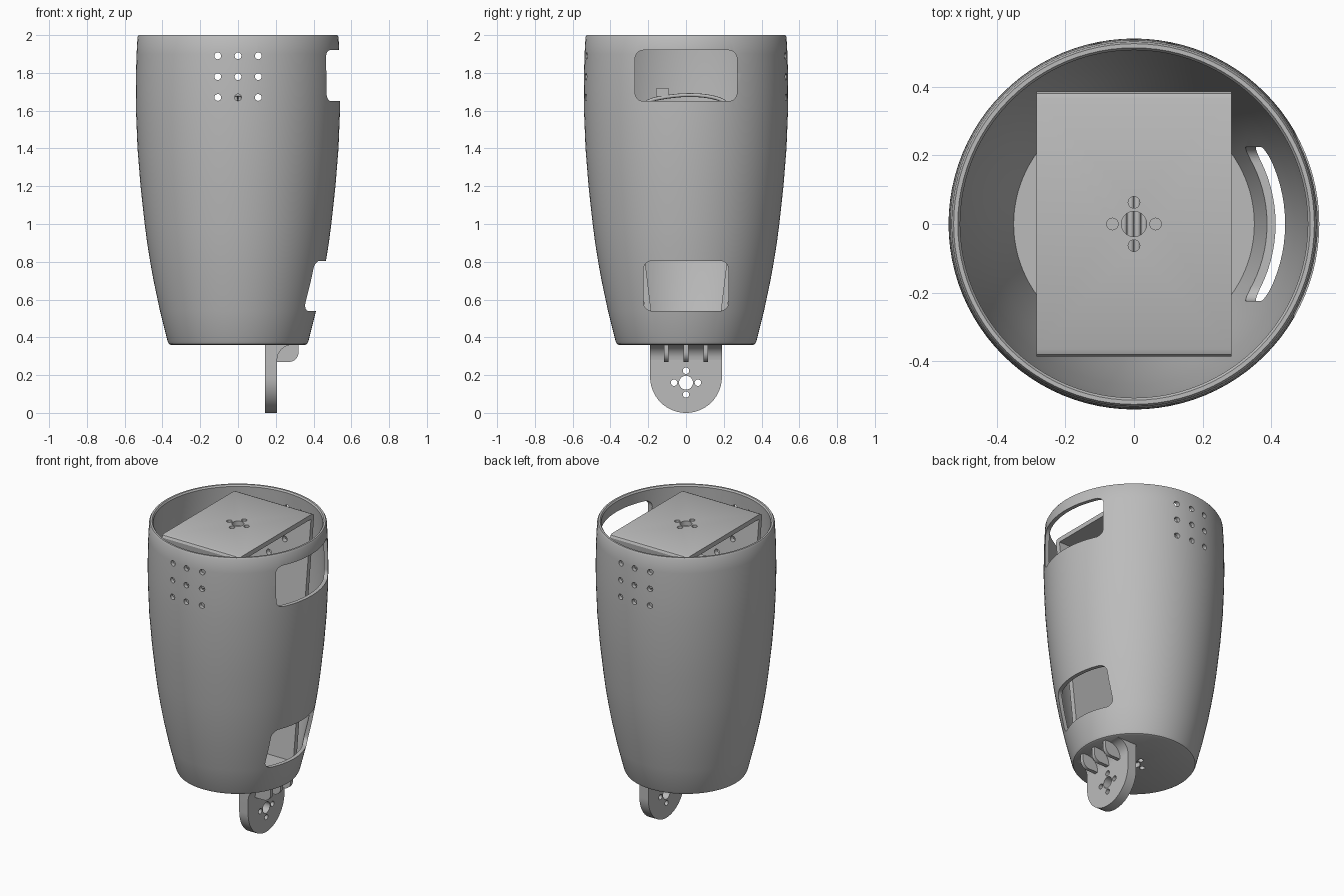
import bpy, bmesh, math
from mathutils import Vector

cube = bpy.data.objects.get("Cube")
if cube:
    bpy.data.objects.remove(cube, do_unlink=True)

grey = bpy.data.materials.new("plain_grey")
grey.use_nodes = True
GREY = (0.5, 0.5, 0.5, 1)
grey.diffuse_color = GREY
grey.node_tree.nodes["Principled BSDF"].inputs["Base Color"].default_value = GREY


def add_prism(bm, pts, axis, a, b):
    """Extrude a flat outline along one axis, from a to b."""
    place = {"X": lambda u, v, t: (t, u, v),
             "Y": lambda u, v, t: (u, t, v),
             "Z": lambda u, v, t: (u, v, t)}[axis]
    lo = [bm.verts.new(place(u, v, a)) for u, v in pts]
    hi = [bm.verts.new(place(u, v, b)) for u, v in pts]
    bm.faces.new(lo)
    bm.faces.new(hi[::-1])
    for i in range(len(pts)):
        j = (i + 1) % len(pts)
        bm.faces.new((lo[j], lo[i], hi[i], hi[j]))


def arc(cx, cy, r, start, end, n=8):
    angles = [math.radians(start + (end - start) * i / n) for i in range(n + 1)]
    return [(cx + r * math.cos(t), cy + r * math.sin(t)) for t in angles]


def circle(cx, cy, r, n=24):
    return arc(cx, cy, r, 0, 360, n)[:-1]


def rounded_rect(u0, u1, v0, v1, r):
    return (arc(u1 - r, v1 - r, r, 0, 90) + arc(u0 + r, v1 - r, r, 90, 180)
            + arc(u0 + r, v0 + r, r, 180, 270) + arc(u1 - r, v0 + r, r, 270, 360))


def make(name, bm):
    bmesh.ops.recalc_face_normals(bm, faces=bm.faces)
    mesh = bpy.data.meshes.new(name)
    bm.to_mesh(mesh)
    bm.free()
    ob = bpy.data.objects.new(name, mesh)
    bpy.context.collection.objects.link(ob)
    mesh.materials.append(grey)
    return ob


def prism(name, pts, axis, a, b):
    bm = bmesh.new()
    add_prism(bm, pts, axis, a, b)
    return make(name, bm)


def cut(ob, shapes):
    """Subtract several prisms, each (outline, axis, a, b)."""
    bm = bmesh.new()
    for shape in shapes:
        add_prism(bm, *shape)
    cutter = make("cutter", bm)
    cutter.hide_render = True
    mod = ob.modifiers.new("cut", "BOOLEAN")
    mod.operation, mod.solver, mod.object = "DIFFERENCE", "EXACT", cutter
    graph = bpy.context.evaluated_depsgraph_get()
    result = bpy.data.meshes.new_from_object(ob.evaluated_get(graph))
    ob.modifiers.clear()
    ob.data = result
    bpy.data.objects.remove(cutter, do_unlink=True)


def smooth(ob):
    bpy.ops.object.select_all(action="DESELECT")
    ob.select_set(True)
    bpy.context.view_layer.objects.active = ob
    bpy.ops.object.shade_smooth_by_angle(angle=math.radians(30))


def mount_holes(cx, cy, axis, a, b):
    """One large hole ringed by four small ones."""
    spots = [(0, 0, 0.037)] + [(x, y, 0.017) for x, y in
                               ((0.063, 0), (-0.063, 0), (0, 0.063), (0, -0.063))]
    return [(circle(cx + x, cy + y, r), axis, a, b) for x, y, r in spots]


# Screw holes running front to back through shell and frame
screw_holes = [(circle(x, z, 0.018, 16), "Y", -0.8, 0.8)
               for x in (-0.107, 0, 0.107) for z in (1.67, 1.78, 1.89)]

# Shell: a turned cup with a thin wall and a flat floor
WALL = 0.025
side = [(0.38, 0.373), (0.54, 0.413), (0.7, 0.447), (0.8, 0.465), (0.9, 0.481),
        (1.0, 0.494), (1.2, 0.516), (1.4, 0.532), (1.6, 0.54), (1.7, 0.541),
        (1.8, 0.54), (1.9, 0.537), (1.99, 0.532)]
outline = [(0, 0.36), (0.355, 0.36), (0.365, 0.365)] + [(r, z) for z, r in side]
outline += [(0.526, 2.0), (0.514, 2.0)]
outline += [(r - WALL, z) for z, r in reversed(side[1:])] + [(0.351, 0.39), (0, 0.39)]
bm = bmesh.new()
ring = [bm.verts.new((r, 0, z)) for r, z in outline]
edges = [bm.edges.new(pair) for pair in zip(ring, ring[1:])]
bmesh.ops.spin(bm, geom=ring + edges, cent=(0, 0, 0), axis=(0, 0, 1),
               angle=math.tau, steps=96, use_duplicate=False)
bmesh.ops.remove_doubles(bm, verts=bm.verts, dist=0.0005)
shell = make("shell", bm)
windows = [(rounded_rect(-0.27, 0.27, 1.65, 1.92, 0.045), "X", 0.1, 0.8),
           (rounded_rect(-0.225, 0.225, 0.54, 0.805, 0.045), "X", 0.1, 0.8)]
cut(shell, windows + screw_holes + mount_holes(0, 0, "Z", 0.3, 0.45))
smooth(shell)

# Inner frame: a bent strap tapering down to the floor, open on both sides
TOP, BASE, T = 1.98, 0.39, 0.03
half = [(0.2, BASE), (0.385, TOP - 0.04), (0.387, TOP - 0.02),
        (0.38, TOP - 0.006), (0.365, TOP)]
frame = prism("inner_frame", half + [(-y, z) for y, z in reversed(half)], "X", -0.285, 0.285)
inside = [(0.2 - T, BASE + T), (0.385 - T, TOP - T)]
opening = inside + [(-y, z) for y, z in reversed(inside)]
cut(frame, [(opening, "X", -0.5, 0.5)])
cut(frame, screw_holes + mount_holes(0, 0, "Z", 1.9, 2.1))
smooth(frame)


# Cable: parallel wires arching across the frame, with a small plug
def wire(name, x, radius):
    curve = bpy.data.curves.new(name, "CURVE")
    curve.dimensions = "3D"
    curve.bevel_depth = radius
    curve.bevel_resolution = 2
    curve.use_fill_caps = True
    path = [(-0.28, 1.3), (-0.28, 1.55), (-0.22, 1.65), (-0.1, 1.675),
            (0.02, 1.685), (0.14, 1.675), (0.23, 1.64), (0.28, 1.5), (0.28, 1.3)]
    spline = curve.splines.new("NURBS")
    spline.points.add(len(path) - 1)
    for point, (y, z) in zip(spline.points, path):
        point.co = (x, y, z, 1)
    spline.use_endpoint_u = True
    spline.order_u = 3
    spline.resolution_u = 6
    curve.materials.append(grey)
    ob = bpy.data.objects.new(name, curve)
    bpy.context.collection.objects.link(ob)


for i in range(4):
    wire(f"cable_wire_{i + 1}", -0.03 + 0.02 * i, 0.01)
prism("cable_plug", rounded_rect(-0.16, -0.09, 1.675, 1.72, 0.008), "X", -0.04, 0.04)

# Hinge tab under the floor
tab = prism("hinge_tab", arc(0, 0.19, 0.19, 180, 360, 32) + [(0.19, 0.365), (-0.19, 0.365)],
            "X", 0.142, 0.207)
cut(tab, mount_holes(0, 0.16, "X", 0, 0.4))
smooth(tab)

# Concave fillet joining tab and floor
fillet = prism("hinge_fillet", [(0.2, 0.365), (0.2, 0.28)]
               + arc(0.287, 0.28, 0.08, 180, 90) + [(0.287, 0.365)], "Y", -0.19, 0.19)
smooth(fillet)

# Three stiffening ribs
rib_outline = ([(0.2, 0.365), (0.2, 0.27)]
               + arc(0.27, 0.32, 0.05, 270, 360) + [(0.32, 0.365)])
for name, y in (("front", -0.104), ("middle", 0), ("back", 0.104)):
    smooth(prism(f"hinge_rib_{name}", rib_outline, "Y", y - 0.012, y + 0.012))
